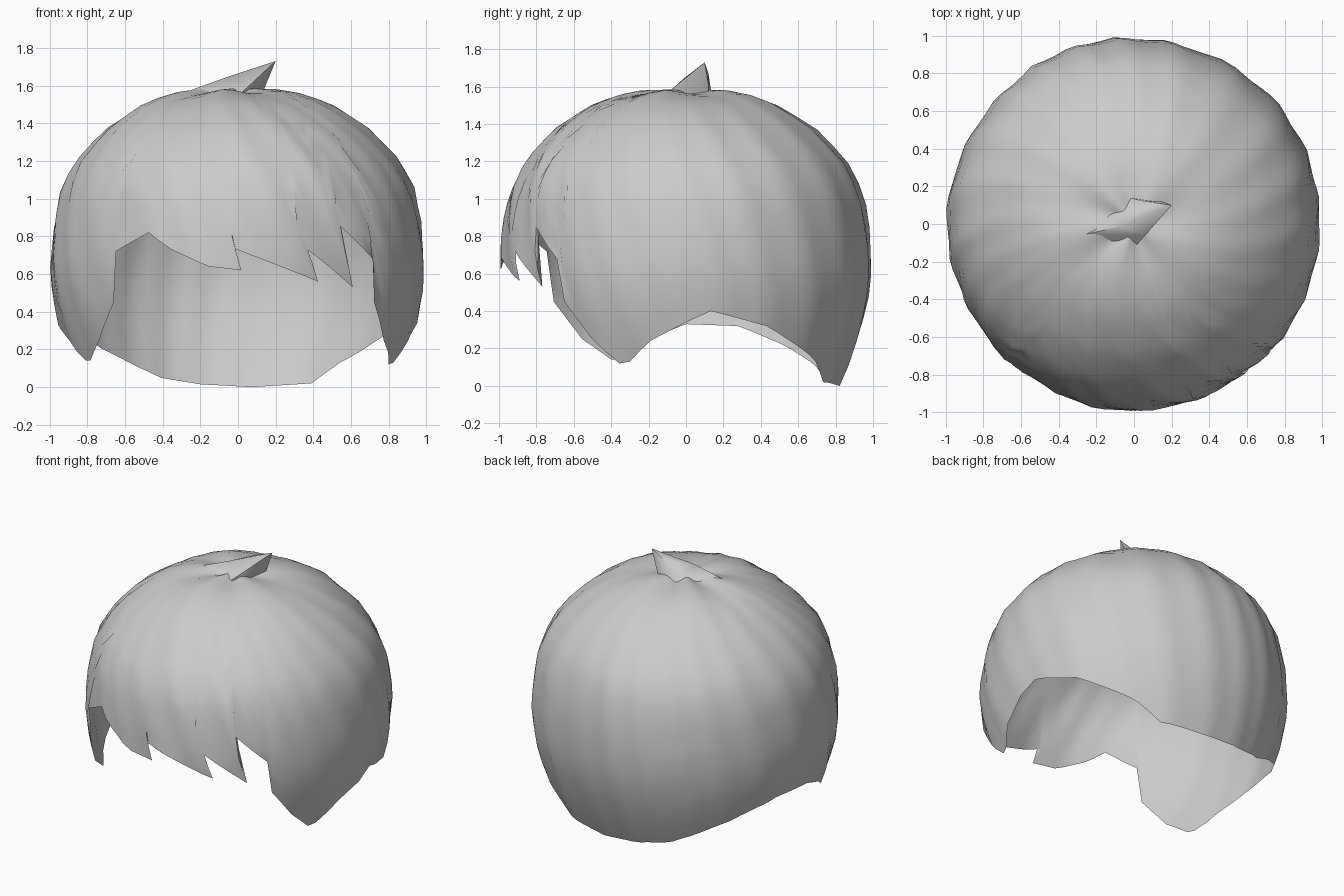
import bpy, bmesh, math
from mathutils import Vector

if "Cube" in bpy.data.objects:
    bpy.data.objects.remove(bpy.data.objects["Cube"])

# Shell profile from crown to nape: (radius, height)
PROFILE = [(0, 1.575), (.25, 1.57), (.38, 1.545), (.52, 1.49), (.7, 1.37), (.86, 1.2), (.94, 1.04),
           (.975, .85), (.99, .65), (.975, .48), (.94, .32), (.88, .14), (.82, 0)]
# Hem: (root angle, tip angle, tip height), counter-clockwise; tips lean past roots on the fringe
HEM = [(-153, -153, .14), (-143, -143, .25), (-135, -133, .45), (-131, -131, .72), (-119, -119, .82),
       (-111, -111, .73), (-103, -99, .64), (-97, -89, .62), (-92, -92, .74),
       (-75, -64.5, .56), (-71.5, -71.5, .77), (-61, -51.6, .53), (-57, -57, .87),
       (-46, -44, .68), (-42, -42, .45), (-33, -33, .25), (-24, -24, .12), (-20, -20, .13),
       (-12, -12, .24), (0, 0, .34), (8, 8, .40), (27, 27, .32), (52, 52, .13),
       (62, 62, .02), (85, 85, 0), (104, 104, .015), (119, 119, .05), (131, 131, .13),
       (147, 147, .23), (163, 163, .32), (180, 180, .33), (194, 194, .24), (204, 204, .14), (207, 207, .14)]

LENGTHS = [0]
for p, q in zip(PROFILE, PROFILE[1:]):
    LENGTHS.append(LENGTHS[-1] + math.dist(p, q))


def at_length(s):
    for i in range(len(PROFILE) - 1):
        if s <= LENGTHS[i + 1] or i == len(PROFILE) - 2:
            f = (s - LENGTHS[i]) / (LENGTHS[i + 1] - LENGTHS[i])
            return Vector(PROFILE[i]).lerp(Vector(PROFILE[i + 1]), f)


def length_at_height(z):
    for i in range(len(PROFILE) - 1):
        z0, z1 = PROFILE[i][1], PROFILE[i + 1][1]
        if z >= z1:
            return LENGTHS[i] + (LENGTHS[i + 1] - LENGTHS[i]) * (z0 - z) / (z0 - z1)
    return LENGTHS[-1]


def finish(bm, name, angle):
    bmesh.ops.recalc_face_normals(bm, faces=bm.faces)
    mesh = bpy.data.meshes.new(name)
    bm.to_mesh(mesh)
    bm.free()
    ob = bpy.data.objects.new(name, mesh)
    bpy.context.collection.objects.link(ob)
    bpy.ops.object.select_all(action='DESELECT')
    ob.select_set(True)
    bpy.context.view_layer.objects.active = ob
    bpy.ops.object.shade_smooth_by_angle(angle=math.radians(angle))


# Hair shell: strand columns running from the crown to the hem
columns = []
for a, b in zip(HEM, HEM[1:]):
    n = max(1, round(max(b[0] - a[0], abs(b[1] - a[1])) / 4))
    for k in range(n):
        columns.append(Vector(a).lerp(Vector(b), k / n))

ROWS = 18
bm = bmesh.new()
crown = bm.verts.new((0, 0, 1.575))
grid = []
for root, tip, z in columns:
    end = length_at_height(z)
    strand = []
    for j in range(1, ROWS + 1):
        t = j / ROWS
        r, h = at_length(end * t)
        lean = max(0, (t - .55) / .45) ** 1.5
        ang = math.radians(root + (tip - root) * lean)
        # locks swirl from the crown, strongest at the front
        sweep = math.radians(20 + 30 * (1 - math.sin(ang)) / 2) * (1 - t)
        phase = ang + sweep
        ridge = abs(math.sin(11 * phase + .8 * math.sin(3 * phase)))
        wave = math.sin(5 * phase + 1)
        depth = min(1, 3 * t) * (1 - .6 * t)
        r *= 1 + .01 - depth * (.028 * ridge + .008 * wave)
        h += .012 * wave * (1 - t)
        strand.append(bm.verts.new((r * math.cos(ang), r * math.sin(ang), h)))
    grid.append(strand)
for i, s in enumerate(grid):
    nxt = grid[(i + 1) % len(grid)]
    bm.faces.new((crown, s[0], nxt[0]))
    for j in range(ROWS - 1):
        bm.faces.new((s[j], s[j + 1], nxt[j + 1], nxt[j]))
finish(bm, "hair_shell", 50)

# Crown tuft: one pointed lock sweeping up and to the right
bm = bmesh.new()
base = [(-.28, -.06, 1.565), (-.02, -.15, 1.53), (.07, -.04, 1.53), (.12, .12, 1.53), (-.03, .14, 1.54)]
middle = [(-.06, -.01, 1.645), (.06, -.06, 1.60), (.11, .0, 1.58), (.15, .12, 1.61), (.06, .12, 1.67)]
lower, upper = [[bm.verts.new(p) for p in ring] for ring in (base, middle)]
point = bm.verts.new((.2, .1, 1.73))
for i in range(5):
    k = (i + 1) % 5
    bm.faces.new((lower[i], lower[k], upper[k], upper[i]))
    bm.faces.new((upper[i], upper[k], point))
finish(bm, "crown_tuft", 60)
